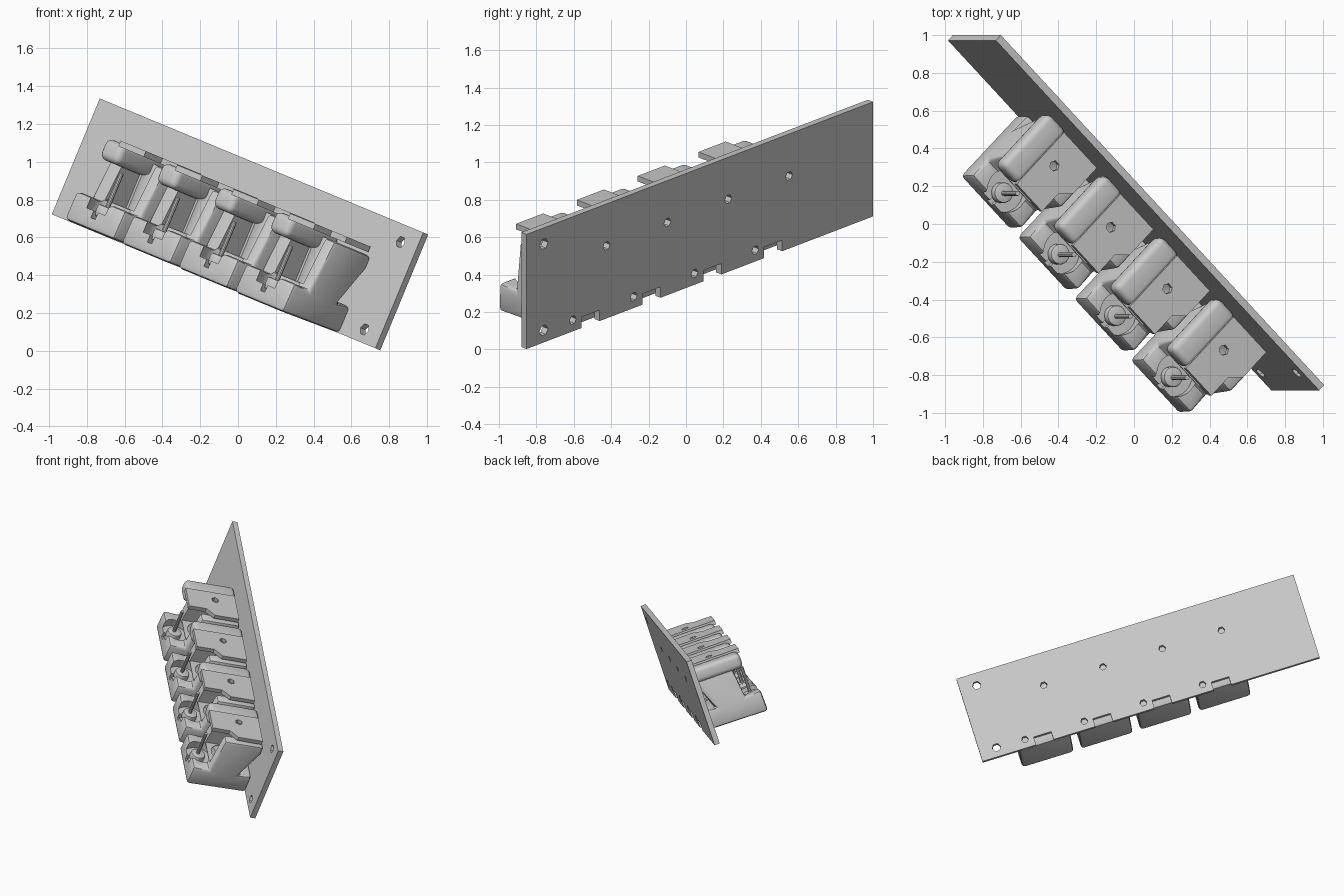
import bpy, bmesh
from math import radians, cos, sin, pi
from mathutils import Matrix

if "Cube" in bpy.data.objects:
    bpy.data.objects.remove(bpy.data.objects["Cube"])

# Local frame: x along the plate, -y out of its front face, z across the plate
FRAME = (Matrix.Translation((-0.985, 0.972, 0.722))
         @ Matrix.Rotation(radians(22.5), 4, 'Y') @ Matrix.Rotation(radians(-45), 4, 'Z'))


def add_object(name, bm):
    bmesh.ops.recalc_face_normals(bm, faces=bm.faces)
    me = bpy.data.meshes.new(name)
    bm.to_mesh(me)
    bm.free()
    ob = bpy.data.objects.new(name, me)
    bpy.context.collection.objects.link(ob)
    return ob


def prism(name, pts, a, b, axis):
    """Extrude a 2D outline from a to b along an axis ('x', 'y' or 'z')."""
    put = {'x': lambda p, t: (t, p[0], p[1]),
           'y': lambda p, t: (p[0], t, p[1]),
           'z': lambda p, t: (p[0], p[1], t)}[axis]
    bm = bmesh.new()
    lo = [bm.verts.new(put(p, a)) for p in pts]
    hi = [bm.verts.new(put(p, b)) for p in pts]
    bm.faces.new(lo)
    bm.faces.new(hi)
    for i in range(len(pts)):
        j = (i + 1) % len(pts)
        bm.faces.new((lo[i], lo[j], hi[j], hi[i]))
    return add_object(name, bm)


def box(name, x0, x1, y0, y1, z0, z1):
    return prism(name, [(x0, y0), (x1, y0), (x1, y1), (x0, y1)], z0, z1, 'z')


def ring(cx, cy, r, n):
    return [(cx + r * cos(2 * pi * i / n), cy + r * sin(2 * pi * i / n)) for i in range(n)]


def bake(ob):
    dg = bpy.context.evaluated_depsgraph_get()
    me = bpy.data.meshes.new_from_object(ob.evaluated_get(dg))
    ob.modifiers.clear()
    ob.data = me


def bevel(ob, width, segments=2):
    m = ob.modifiers.new("bevel", 'BEVEL')
    m.width, m.segments, m.limit_method = width, segments, 'ANGLE'
    bake(ob)


def cut(ob, cutters):
    for c in cutters:
        m = ob.modifiers.new("cut", 'BOOLEAN')
        m.operation, m.object, m.solver = 'DIFFERENCE', c, 'EXACT'
        bake(ob)
        bpy.data.objects.remove(c)


centres = [0.755 + 0.46 * i for i in range(4)]

# Mounting plate with screw holes and bottom notches
plate = box("mounting_plate", 0, 2.62, 0, 0.04, 0, 0.663)
holes = [(2.49, 0.57, 0.032), (2.49, 0.07, 0.032)]
for c in centres:
    holes += [(c - 0.12, 0.42, 0.026), (c + 0.135, 0.065, 0.026)]
cutters = [prism("cutter", ring(x, z, r, 6), -0.1, 0.1, 'y') for x, z, r in holes]
cutters += [box("cutter", c - 0.068, c + 0.068, -0.1, 0.1, -0.1, 0.063) for c in centres]
cut(plate, cutters)

# Housing: L-shaped side profile with a V notch beside the plate
profile = [(0, 0), (-0.46, -0.01), (-0.455, 0.155), (-0.33, 0.145), (-0.30, 0.44),
           (0, 0.44), (0, 0.37), (-0.10, 0.14), (0, 0.153)]
housing = prism("housing", profile, -0.2, 0.2, 'x')
bevel(housing, 0.022)
cut(housing, [
    box("cutter", -0.10, 0.13, -0.5, -0.16, 0.17, 0.6),              # open bay
    prism("cutter", ring(0, -0.37, 0.115, 24), 0.09, 0.165, 'z'),    # round dish
    prism("cutter", ring(0, -0.20, 0.095, 24), 0.165, 0.6, 'z'),     # curved back wall
    box("cutter", -0.018, 0.018, -0.6, -0.37, 0.05, 0.3),            # front slot
])

# Rounded rail along one top edge
rail = box("top_rail", -0.215, -0.065, -0.39, 0, 0.36, 0.475)
bevel(rail, 0.035, 4)

# Lever flap with a hole, narrower at its outer end
flap = prism("lever_flap", [(-0.085, -0.02), (0.18, -0.02), (0.18, -0.21), (0.12, -0.27),
                            (0.12, -0.405), (-0.085, -0.405)], 0.455, 0.487, 'z')
cut(flap, [prism("cutter", ring(0.0, -0.184, 0.028, 6), 0.3, 0.6, 'z')])

# Contact pin in its round socket
pin = prism("contact_pin", ring(0, -0.39, 0.013, 10), 0.08, 0.33, 'z')
socket = prism("pin_socket", ring(0, -0.385, 0.055, 20), 0.07, 0.135, 'z')
bevel(socket, 0.01)

# Repeat the module along the plate
parts = [housing, rail, flap, pin, socket]
everything = [plate] + parts
for i, c in enumerate(centres):
    for p in parts:
        ob = p
        if i:
            ob = bpy.data.objects.new(f"{p.name}_{i + 1}", p.data)
            bpy.context.collection.objects.link(ob)
        ob.matrix_world = FRAME @ Matrix.Translation((c, 0, 0.004 * (3 - i)))
plate.matrix_world = FRAME

# Smooth the rounded parts, keep hard edges sharp
for ob in everything:
    bpy.ops.object.select_all(action='DESELECT')
    ob.select_set(True)
    bpy.context.view_layer.objects.active = ob
    bpy.ops.object.shade_smooth_by_angle(angle=radians(35))
